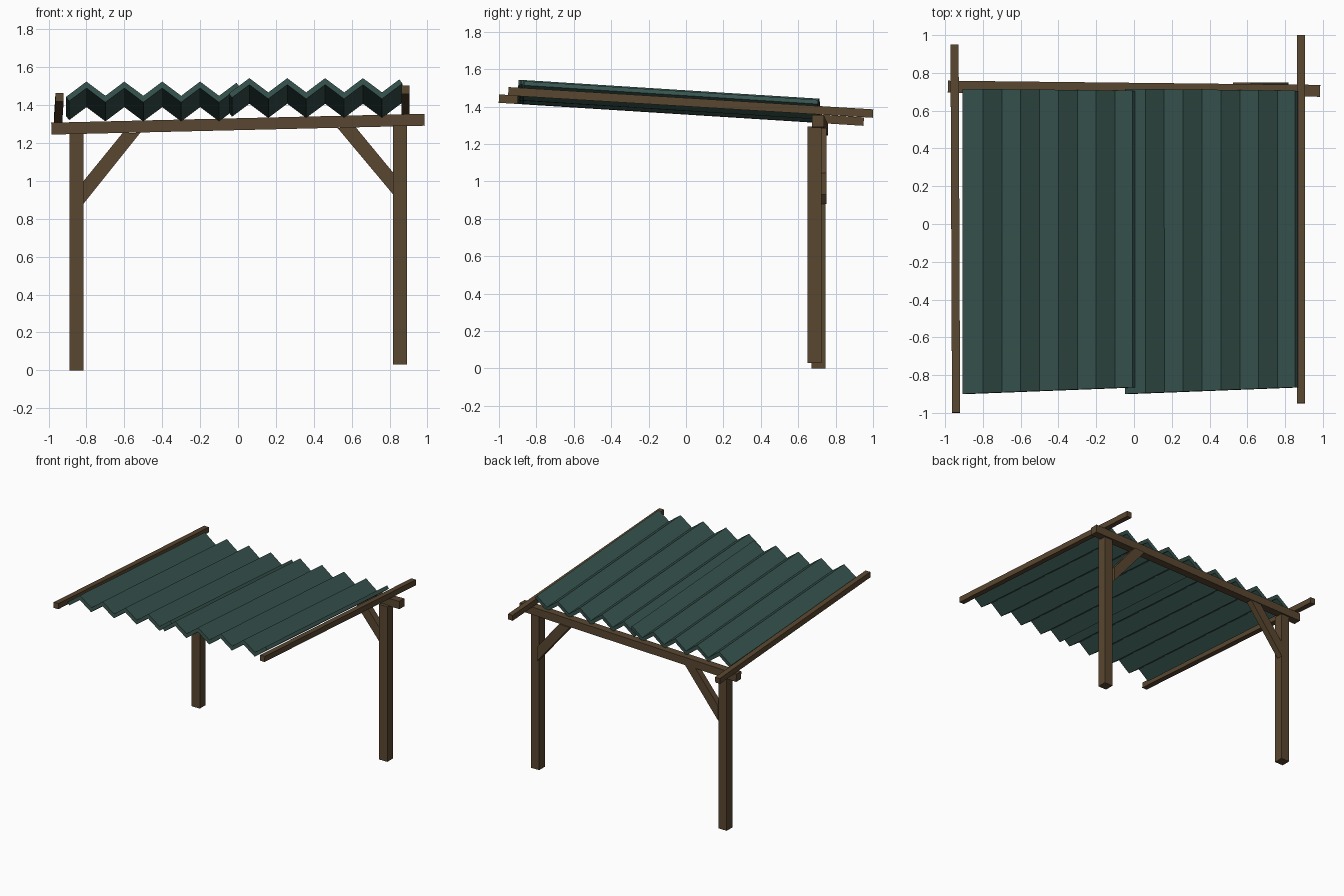
import bpy, bmesh
from mathutils import Vector, Matrix

cube = bpy.data.objects.get("Cube")
if cube:
    bpy.data.objects.remove(cube, do_unlink=True)


def material(name, rgb):
    m = bpy.data.materials.new(name)
    m.use_nodes = True
    m.diffuse_color = (*rgb, 1)
    m.node_tree.nodes["Principled BSDF"].inputs["Base Color"].default_value = (*rgb, 1)
    return m


wood = material("dark wood", (0.1, 0.062, 0.03))
sheet = material("teal sheet", (0.038, 0.088, 0.076))


def add_object(name, bm, mat):
    bmesh.ops.recalc_face_normals(bm, faces=bm.faces)
    mesh = bpy.data.meshes.new(name)
    bm.to_mesh(mesh)
    bm.free()
    mesh.materials.append(mat)
    obj = bpy.data.objects.new(name, mesh)
    bpy.context.collection.objects.link(obj)
    return obj


def timber(name, start, end, width, height, side):
    """Square-cut timber from start to end; side is its rough width direction."""
    a, b = Vector(start), Vector(end)
    along = (b - a).normalized()
    up = along.cross(Vector(side)).normalized()
    across = up.cross(along)
    frame = Matrix((across, along, up)).transposed().to_4x4()
    frame.translation = (a + b) / 2
    bm = bmesh.new()
    bmesh.ops.create_cube(bm, size=1)
    bmesh.ops.scale(bm, vec=(width, (b - a).length, height), verts=bm.verts)
    bm.transform(frame)
    add_object(name, bm, wood)


def brace(name, outline, y_near, y_far):
    """Mitred diagonal brace, extruded along y from its outline."""
    bm = bmesh.new()
    face = bm.faces.new([bm.verts.new((x, y_near, z)) for x, z in outline])
    result = bmesh.ops.extrude_face_region(bm, geom=[face])
    moved = [v for v in result["geom"] if isinstance(v, bmesh.types.BMVert)]
    bmesh.ops.translate(bm, vec=(0, y_far - y_near, 0), verts=moved)
    add_object(name, bm, wood)


def corrugated_sheet(name, x_start, valley_z):
    """Zigzag sheet sloping down to the back, with slightly skewed ends."""
    folds, pitch, rise, drop = 9, 0.1, 0.075, 0.1
    bm = bmesh.new()
    rows = []
    for i in range(folds + 1):
        t = i / folds
        x, z = x_start + i * pitch, valley_z + rise * (i % 2)
        rows.append((bm.verts.new((x, -0.9 + 0.035 * t, z)),
                     bm.verts.new((x, 0.715 - 0.01 * t, z - drop))))
    for (a, b), (c, d) in zip(rows, rows[1:]):
        bm.faces.new((a, c, d, b))
    obj = add_object(name, bm, sheet)
    solid = obj.modifiers.new("thickness", "SOLIDIFY")
    solid.thickness = 0.028
    solid.offset = 0
    solid.use_even_offset = True


# Posts
timber("right_post", (-0.852, 0.708, 0), (-0.852, 0.708, 1.25), 0.075, 0.075, (1, 0, 0))
timber("left_post", (0.855, 0.687, 0.03), (0.855, 0.687, 1.295), 0.075, 0.075, (1, 0, 0))

# Cross beam and side rails
timber("cross_beam", (-0.985, 0.727, 1.276), (0.985, 0.705, 1.323), 0.063, 0.063, (0, 1, 0))
timber("right_rail", (-0.942, -1, 1.443), (-0.95, 0.95, 1.32), 0.043, 0.045, (1, 0, 0))
timber("left_rail", (0.885, -0.95, 1.482), (0.885, 1, 1.363), 0.042, 0.045, (1, 0, 0))

# Diagonal braces
brace("right_brace", [(-0.815, 0.88), (-0.815, 1.0), (-0.61, 1.252), (-0.515, 1.255)], 0.7, 0.75)
brace("left_brace", [(0.818, 0.93), (0.818, 1.045), (0.62, 1.285), (0.525, 1.28)], 0.695, 0.75)

# Roof sheets
corrugated_sheet("right_roof_sheet", -0.9, 1.432)
corrugated_sheet("left_roof_sheet", -0.04, 1.45)
